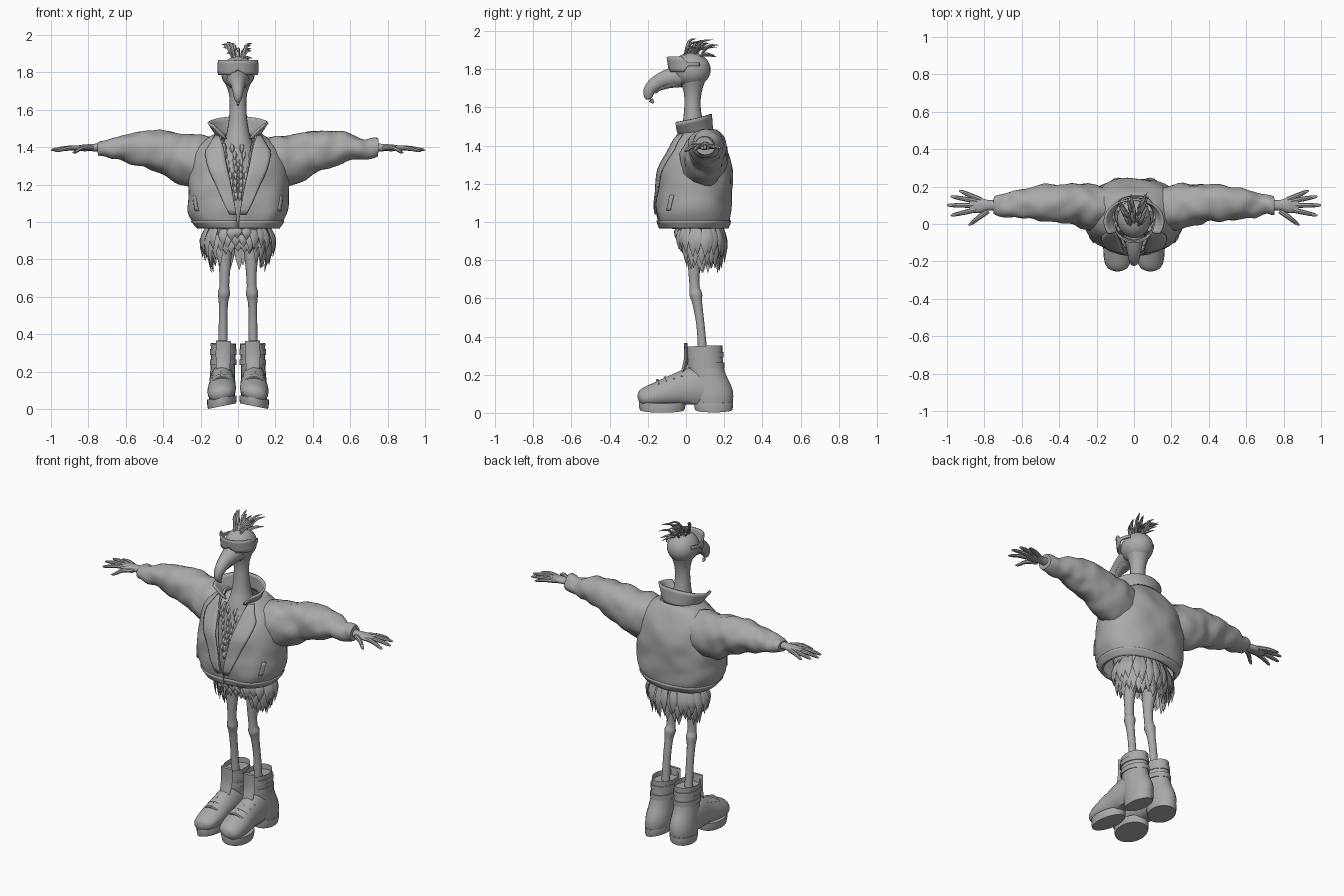
import bpy, bmesh, random
from math import sin, cos, pi, asin, copysign
from mathutils import Vector, noise

random.seed(4)
if "Cube" in bpy.data.objects:
    bpy.data.objects.remove(bpy.data.objects["Cube"])

grey = bpy.data.materials.new("plain grey")
grey.use_nodes = True
GREY = (0.4, 0.4, 0.4, 1)
grey.diffuse_color = GREY
grey.node_tree.nodes["Principled BSDF"].inputs["Base Color"].default_value = GREY


def finish(name, bm, thick=0, angle=0.7):
    bmesh.ops.recalc_face_normals(bm, faces=bm.faces)
    mesh = bpy.data.meshes.new(name)
    bm.to_mesh(mesh)
    bm.free()
    ob = bpy.data.objects.new(name, mesh)
    bpy.context.collection.objects.link(ob)
    mesh.materials.append(grey)
    if thick:
        mod = ob.modifiers.new("thickness", "SOLIDIFY")
        mod.thickness, mod.offset = thick, 0
    bpy.ops.object.select_all(action="DESELECT")
    ob.select_set(True)
    bpy.context.view_layer.objects.active = ob
    bpy.ops.object.shade_smooth_by_angle(angle=angle)
    return ob


def spline(rows, steps):
    """Smooth curve through rows of equal-length tuples."""
    rows = [Vector(r) for r in rows]
    out = []
    for i in range(len(rows) - 1):
        a, b, c, d = (rows[max(0, min(len(rows) - 1, i + k))] for k in (-1, 0, 1, 2))
        for k in range(steps):
            t = k / steps
            out.append(b + (c - a) * (t / 2) + (a * 2 - b * 5 + c * 4 - d) * (t * t / 2)
                       + (b * 3 - a - c * 3 + d) * (t ** 3 / 2))
    return out + [rows[-1]]


def tube(bm, rows, up, sides=14, steps=4, wrinkle=0, floor=-9):
    """Loft ellipses along rows of (x, y, z, half width, half depth); returns end cap."""
    rows = spline(rows, steps)
    pts = [Vector(r[:3]) for r in rows]
    rings = []
    for i, (p, r) in enumerate(zip(pts, rows)):
        tan = (pts[min(i + 1, len(pts) - 1)] - pts[max(i - 1, 0)]).normalized()
        side = tan.cross(Vector(up)).normalized()
        top = side.cross(tan)
        ring = []
        for k in range(sides):
            a = 2 * pi * k / sides
            d = side * cos(a) * max(r[3], .001) + top * sin(a) * max(r[4], .001)
            v = p + d
            v += d.normalized() * wrinkle * noise.noise(v * 14)
            v.z = max(v.z, floor)
            ring.append(bm.verts.new(v))
        rings.append(ring)
    for lo, hi in zip(rings, rings[1:]):
        for k in range(sides):
            j = (k + 1) % sides
            bm.faces.new((lo[k], lo[j], hi[j], hi[k]))
    bm.faces.new(rings[0])
    return bm.faces.new(rings[-1])


def grid(name, fn, nu, nv, thick):
    """Sheet from fn(u, v), thickened."""
    bm = bmesh.new()
    vs = [[bm.verts.new(fn(u / nu, v / nv)) for u in range(nu + 1)] for v in range(nv + 1)]
    for v in range(nv):
        for u in range(nu):
            bm.faces.new((vs[v][u], vs[v][u + 1], vs[v + 1][u + 1], vs[v + 1][u]))
    return finish(name, bm, thick)


def feather(bm, base, mid, tip, width, up):
    """Flat pointed plume."""
    tube(bm, [(*base, width * .5, .005), (*mid, width, .008), (*tip, .001, .001)], up, 6, 3)


# Body and neck
bm = bmesh.new()
tube(bm, [(0, .07, .86, .09, .07), (0, .07, .95, .16, .11), (0, .04, 1.1, .17, .13),
          (0, .04, 1.3, .14, .12), (0, .035, 1.42, .08, .085), (0, .036, 1.5, .056, .058),
          (0, .034, 1.6, .045, .043), (0, .035, 1.68, .048, .047), (0, .035, 1.75, .07, .07)],
     (0, 1, 0), 20)
finish("body_and_neck", bm)

# Head
bm = bmesh.new()
bmesh.ops.create_uvsphere(bm, u_segments=24, v_segments=16, radius=1)
for v in bm.verts:
    v.co = Vector((v.co.x * .09, v.co.y * .102 + .027, v.co.z * .09 + 1.797))
finish("head", bm)

# Hooked beak, with a thinner lower bill
bm = bmesh.new()
tube(bm, [(0, -.03, 1.765, .062, .062), (0, -.075, 1.757, .054, .052), (0, -.135, 1.738, .04, .042),
          (0, -.185, 1.7, .03, .034), (0, -.195, 1.66, .02, .025), (0, -.17, 1.622, .004, .004)],
     (0, -.6, 1))
finish("beak", bm)
bm = bmesh.new()
tube(bm, [(0, -.03, 1.735, .045, .03), (0, -.09, 1.72, .035, .02), (0, -.14, 1.7, .022, .014),
          (0, -.16, 1.675, .005, .005)], (0, -.6, 1))
finish("lower_bill", bm)


# Wraparound glasses
def visor(u, v):
    t = (u - .5) * 4.4
    arm = min(1, max(0, (abs(t) - 1.3) / .25))
    half = .04 * (1 - arm) + .009 * arm - .014 * max(0, 1 - abs(t) * 3)
    z = 1.826 + .012 * max(0, 1 - abs(t) * 3) + (v - .5) * 2 * half
    return (.106 * sin(t), .01 - .102 * cos(t) - (z - 1.826) * .15, z)


grid("glasses", visor, 44, 4, .008)

# Crest plumes sweeping back
bm = bmesh.new()
for i in range(22):
    x, y = random.uniform(-.045, .045), random.uniform(-.02, .08)
    back = random.uniform(.05, .11)
    rise = random.uniform(.02, .085) if y < .06 else random.uniform(-.03, .05)
    base = (x * .6, y, 1.865)
    mid = (x * 1.2, y + back * .4, 1.885 + rise * .75)
    tip = (x * 2, min(.19, y + back), 1.88 + rise)
    feather(bm, base, mid, tip, .011, (0, -.5, 1))
finish("crest_plumes", bm)

# Jacket shape: z, centre y, half width, half depth
JACKET = spline([(.97, .04, .205, .165), (.995, .04, .228, .18), (1.02, .04, .245, .187),
                 (1.07, .04, .262, .19), (1.2, .046, .26, .19), (1.3, .055, .25, .175),
                 (1.38, .06, .225, .148), (1.44, .06, .165, .118), (1.475, .055, .11, .098)], 6)


def edge(z, rx):
    gap = .004 + .085 * max(0, (z - 1) / .45) ** 1.2
    return asin(min(.9, (gap / rx)) ** 1.2)


def jacket(z, t=None, off=0, width=0, u=0):
    for lo, hi in zip(JACKET, JACKET[1:]):
        if z <= hi[0]:
            break
    _, cy, rx, ry = lo.lerp(hi, max(0, min(1, (z - lo[0]) / (hi[0] - lo[0]))))
    start = edge(z, rx)
    if t is None:
        t = start + width * u
    elif width == 0:
        t = start + (2 * pi - 2 * start) * t
    box = lambda s: copysign(abs(s) ** .83, s)
    p = Vector((rx * box(sin(t)), cy - ry * box(cos(t)), z))
    out = Vector((sin(t), -cos(t), 0))
    return p + out * (off + .012 * noise.noise(p * 9))


grid("jacket_torso", lambda u, v: jacket(.97 + .505 * v, u), 72, 36, .012)
grid("jacket_hem", lambda u, v: jacket(.968 + .04 * v, u, .007), 72, 4, .012)


# Turned-up collar with flared points
def collar(u, v):
    start = .6 + .3 * v
    t = start + (2 * pi - 2 * start) * u
    front = (1 + cos(t)) / 2
    rx = .108 + (.02 + .055 * front) * v
    ry = .092 + (.005 + .05 * front) * v
    return (rx * sin(t), .045 - .012 * v - ry * cos(t), 1.445 + .02 * (1 - front) + (.1 - .035 * front) * v)


grid("collar", collar, 40, 5, .012)

for s, tag in ((1, "left_"), (-1, "right_")):
    flip = lambda p: Vector((p[0] * s, p[1], p[2]))
    rows = lambda rs: [(r[0] * s, *r[1:]) for r in rs]

    # Lapel, folded over the front edge
    grid(tag + "lapel", lambda u, v: flip(jacket(1.04 + .42 * v, None, .014,
         .1 + .5 * v if v < .8 else .5 - (v - .8), u)), 5, 16, .008)
    # Slanted pocket welt
    grid(tag + "pocket", lambda u, v: flip(jacket(1.06 + .08 * v, .85 + .12 * u + .1 * v, .008, 1)),
         4, 5, .008)

    # Sleeve
    bm = bmesh.new()
    tube(bm, rows([(.08, .08, 1.31, .1, .125), (.2, .088, 1.32, .122, .138), (.3, .105, 1.342, .11, .133),
                   (.4, .11, 1.376, .1, .113), (.5, .11, 1.394, .09, .096), (.6, .107, 1.396, .075, .073),
                   (.68, .103, 1.391, .06, .055), (.73, .1, 1.396, .05, .046), (.75, .1, 1.396, .044, .038)]),
         (0, 0, 1), 24, 5, .018)
    finish(tag + "sleeve", bm)

    # Hand with feather-like fingers
    bm = bmesh.new()
    tube(bm, rows([(.72, .1, 1.398, .028, .024), (.78, .1, 1.398, .028, .02), (.83, .1, 1.396, .042, .018),
                   (.88, .1, 1.393, .035, .012)]), (0, 0, 1))
    for y0, x1, y1, z1 in ((.13, .935, .178, 1.385), (.118, .98, .148, 1.388), (.1, 1, .1, 1.384),
                           (.082, .98, .045, 1.378), (.07, .885, -.005, 1.372)):
        x0 = .82 if x1 > .9 else .78
        tube(bm, rows([(x0, y0, 1.396, .014, .014), ((x0 + x1) / 2, (y0 + y1) / 2, 1.396, .013, .012),
                       (x1 - .015, y1 + (y0 - y1) * .1, z1 + .003, .009, .008), (x1, y1, z1, .002, .002)]),
             (0, 0, 1), 8, 3)
    finish(tag + "hand", bm)

    # Leg with a knobbly knee
    bm = bmesh.new()
    tube(bm, rows([(.075, .065, .96, .07, .07), (.073, .05, .86, .045, .048), (.071, .042, .76, .031, .032),
                   (.073, .045, .66, .026, .027), (.075, .052, .62, .033, .034), (.078, .06, .57, .025, .026),
                   (.08, .077, .45, .023, .022), (.08, .09, .28, .026, .026)]), (0, 1, 0))
    finish(tag + "leg", bm)

    # Boot: shaft, foot, split sole, straps and laces
    bm = bmesh.new()
    cap = tube(bm, rows([(.085, .14, .03, .066, .1), (.085, .14, .09, .072, .107), (.083, .118, .18, .067, .093),
                         (.08, .102, .26, .065, .092), (.078, .097, .35, .068, .095)]), (0, 1, 0), 20)
    for depth in (0, .05):
        bmesh.ops.inset_individual(bm, faces=[cap], thickness=.014 if depth == 0 else .002)
        bmesh.ops.translate(bm, verts=cap.verts, vec=(0, 0, -depth))
    tube(bm, rows([(.085, .15, .11, .06, .09), (.085, .05, .13, .068, .11), (.085, -.05, .115, .072, .09),
                   (.087, -.13, .095, .077, .072), (.088, -.2, .078, .07, .056), (.088, -.235, .065, .05, .04),
                   (.088, -.25, .06, .015, .015)]), (0, 0, 1), 20, 4, 0, .035)
    for y, w, d in ((-.125, .079, .122), (.145, .07, .102)):
        tube(bm, rows([(.086, y, 0, w * .95, d * .96), (.086, y, .025, w, d), (.086, y, .05, w, d)]),
             (0, 1, 0), 24, 2)
    for z, y, d in ((.235, .105, .097), (.29, .1, .097)):
        tube(bm, rows([(.08, y, z, .071, d), (.08, y, z + .03, .071, d)]), (0, 1, 0), 20, 1)
    tube(bm, rows([(.08, -.02, .2, .035, .012), (.079, .0, .28, .04, .012), (.078, -.002, .365, .04, .01)]),
         (0, 1, 0), 10)
    for k in range(4):
        y, z = -.15 + .04 * k, .163 + .013 * k
        tube(bm, rows([(.04, y + .01, z - .015, .007, .007), (.087, y, z + .006, .008, .008),
                       (.134, y + .01, z - .015, .007, .007)]), (0, 0, 1), 6, 3)
    for v in bm.verts:
        v.co.z += max(0, .165 - abs(v.co.x)) * .2 * max(0, 1 - v.co.z / .2)
    finish(tag + "boot", bm)

# Skirt of overlapping tail feathers, shorter at the front centre
bm = bmesh.new()
for layer in range(3):
    count = 26
    for i in range(count):
        t = 2 * pi * (i + layer * .5) / count + random.uniform(-.06, .06)
        out = Vector((sin(t), -cos(t), 0))
        size = 1 - .12 * layer
        at = lambda r, z: (.175 * r * size * out.x, .078 + .118 * r * size * out.y, z)
        front = max(0, -out.y) ** 4
        drop = random.uniform(.15, .2) * (1 - .55 * front)
        top = .985 - layer * .03
        feather(bm, at(.92, top), at(1.13, top - drop * .5), at(1.08, top - drop), .026, out)
finish("tail_feathers", bm)

# Ruffled chest feathers inside the jacket opening
bm = bmesh.new()
for row in range(8):
    z = 1.42 - .036 * row
    spread = .075 - .007 * row
    y = -.05 - .008 * row
    for k in range(4):
        x = spread * (k / 1.5 - 1) + random.uniform(-.008, .008)
        lift = abs(x) * .3
        feather(bm, (x, y + lift + .01, z), (x, y + lift - .014, z - .025), (x * .9, y + lift - .02, z - .055),
                .015, (0, -1, 0))
finish("chest_feathers", bm)
